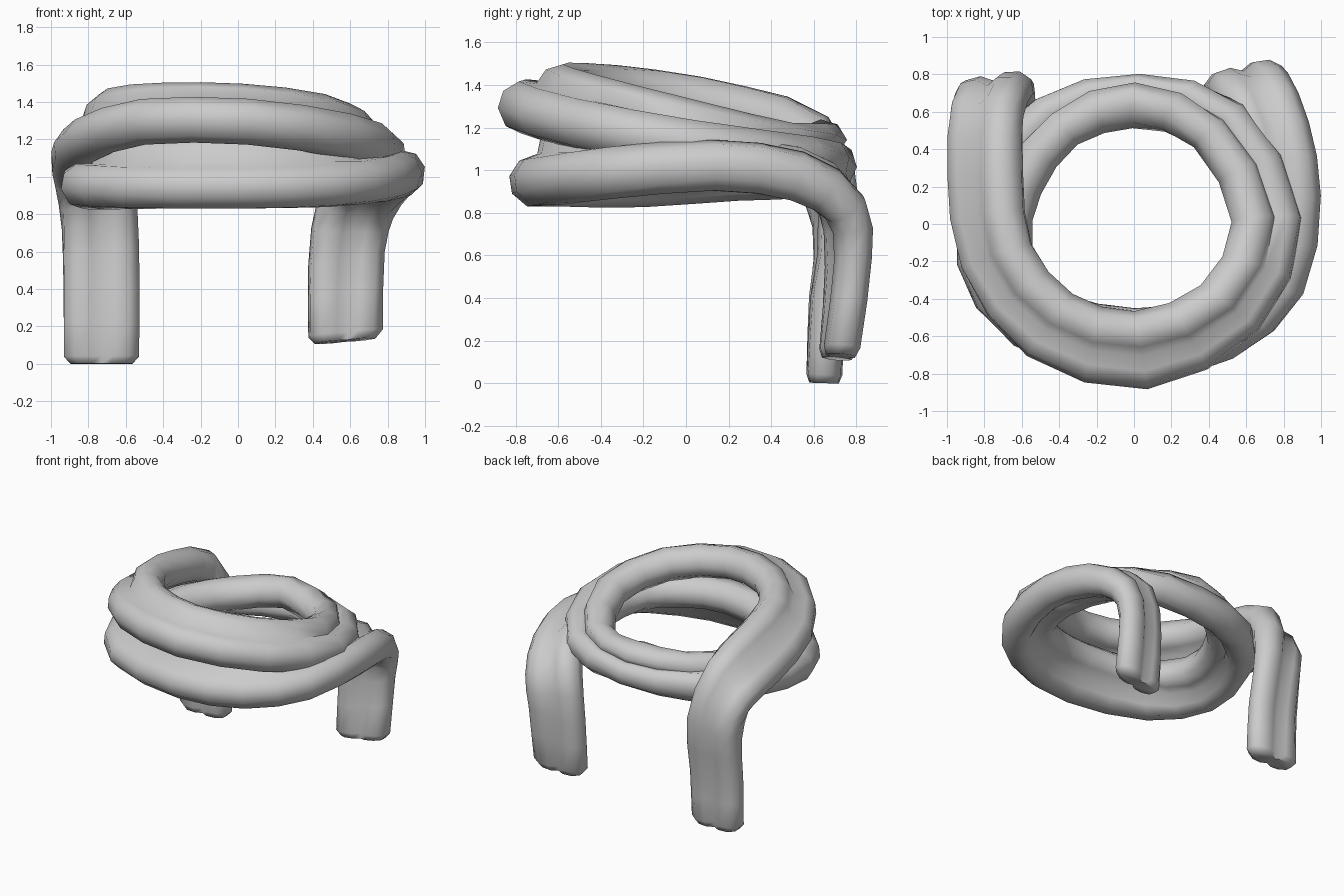
import bpy
import bmesh
import math
from mathutils import Vector

LOBE_WIDTH = 0.12      # lobe radius along the band's width
TAIL_DEPTH = 0.087     # half thickness on the hanging tails
LOOP_DEPTH = 0.124     # half thickness on the wrapped loops
WAIST = 0.62           # share of the thickness left between the two lobes
STEPS = 2              # rings per path segment

# Each station pairs the outer lobe centre with the inner lobe centre.
left_tail = [
    ((.66, .735, .17), (.49, .71, .155)),
    ((.67, .785, .58), (.49, .74, .55)),
    ((.72, .75, .82), (.54, .71, .86)),
    ((.82, .52, .97), (.65, .5, 1)),
]
lower_loop = [
    ((.885, .13, 1.02), (.72, .1, 1.04)),
    ((.79, -.34, .99), (.62, -.3, 1.08)),
    ((.47, -.62, .955), (.36, -.5, 1.1)),
    ((0, -.71, .945), (0, -.57, 1.11)),
    ((-.57, -.56, .945), (-.45, -.46, 1.09)),
    ((-.83, -.19, .95), (-.66, -.15, 1.05)),
    ((-.75, .25, .98), (-.61, .2, 1.06)),
    ((-.45, .58, .99), (-.38, .51, 1.07)),
]
upper_loop = [
    ((.02, .68, 1.02), (0, .635, 1.12)),
    ((.5, .56, 1.04), (.41, .49, 1.1)),
    ((.78, .02, 1.12), (.64, .02, 1.21)),
    ((.57, -.5, 1.22), (.45, -.4, 1.32)),
    ((.05, -.765, 1.295), (.02, -.585, 1.375)),
    ((-.5, -.61, 1.295), (-.4, -.47, 1.38)),
]
right_tail = [
    ((-.81, -.2, 1.2), (-.66, -.14, 1.355)),
    ((-.88, .25, 1.1), (-.71, .26, 1.28)),
    ((-.87, .59, 1), (-.7, .6, 1.15)),
    ((-.83, .69, .75), (-.65, .72, .8)),
    ((-.82, .66, .4), (-.64, .67, .4)),
    ((-.82, .65, .04), (-.64, .65, .04)),
]


def make_material(name, rgb):
    mat = bpy.data.materials.new(name)
    mat.use_nodes = True
    colour = (*rgb, 1)
    mat.diffuse_color = colour
    shader = next(n for n in mat.node_tree.nodes if n.type == 'BSDF_PRINCIPLED')
    shader.inputs['Base Color'].default_value = colour
    return mat


def spline(points, steps):
    """Smooth curve that passes through every point."""
    pts = [Vector(p) for p in points]
    pts = [pts[0] * 2 - pts[1]] + pts + [pts[-1] * 2 - pts[-2]]
    result = []
    for a, b, c, d in zip(pts, pts[1:], pts[2:], pts[3:]):
        for i in range(steps):
            t = i / steps
            result.append((b * 2 + (c - a) * t
                           + (a * 2 - b * 5 + c * 4 - d) * t ** 2
                           + (b * 3 - a - c * 3 + d) * t ** 3) / 2)
    result.append(pts[-2])
    return result


def add_ring(bm, outer, inner, tangent, scale=1.0):
    """Two-lobed cross-section: an arc round each lobe and a waist between."""
    centre = (outer + inner) / 2
    across = (inner - outer).normalized()
    normal = tangent.cross(across).normalized()
    half = (inner - outer).length / 2
    # The band is pressed thinner where it hangs
    blend = min(max((centre.z - 0.65) / 0.35, 0), 1)
    depth = TAIL_DEPTH + (LOOP_DEPTH - TAIL_DEPTH) * blend
    outline = []
    for side in (1, -1):
        for angle in (-104, -62, -22, 22, 62, 104):
            a = math.radians(angle)
            outline.append((side * (half + LOBE_WIDTH * math.cos(a)),
                            side * depth * math.sin(a)))
        outline.append((0, side * depth * WAIST))
    return [bm.verts.new(centre + (across * u + normal * v) * scale)
            for u, v in outline]


def build_scarf(stations):
    outer = spline([s[0] for s in stations], STEPS)
    inner = spline([s[1] for s in stations], STEPS)
    middle = [(a + b) / 2 for a, b in zip(outer, inner)]
    last = len(middle) - 1
    tangents = [(middle[min(i + 1, last)] - middle[max(i - 1, 0)]).normalized()
                for i in range(last + 1)]
    bm = bmesh.new()
    rings = [add_ring(bm, *frame) for frame in zip(outer, inner, tangents)]

    # Rounded-off ends
    for i, direction in ((0, -1), (last, 1)):
        shift = tangents[i] * direction * 0.04
        cap = add_ring(bm, outer[i] + shift, inner[i] + shift, tangents[i], 0.82)
        rings.insert(0 if direction < 0 else len(rings), cap)

    # Skin between rings
    for first, second in zip(rings, rings[1:]):
        for j in range(len(first)):
            k = (j + 1) % len(first)
            bm.faces.new((first[j], first[k], second[k], second[j]))
    bm.faces.new(rings[0])
    bm.faces.new(rings[-1])
    bmesh.ops.recalc_face_normals(bm, faces=bm.faces)

    mesh = bpy.data.meshes.new("scarf")
    bm.to_mesh(mesh)
    bm.free()
    obj = bpy.data.objects.new("scarf", mesh)
    bpy.context.collection.objects.link(obj)
    return obj


default_cube = bpy.data.objects.get("Cube")
if default_cube:
    bpy.data.objects.remove(default_cube, do_unlink=True)

scarf = build_scarf(left_tail + lower_loop + upper_loop + right_tail)
scarf.data.materials.append(make_material("grey wool", (0.6, 0.6, 0.6)))

bpy.ops.object.select_all(action='DESELECT')
scarf.select_set(True)
bpy.context.view_layer.objects.active = scarf
bpy.ops.object.shade_smooth_by_angle(angle=math.radians(75))
